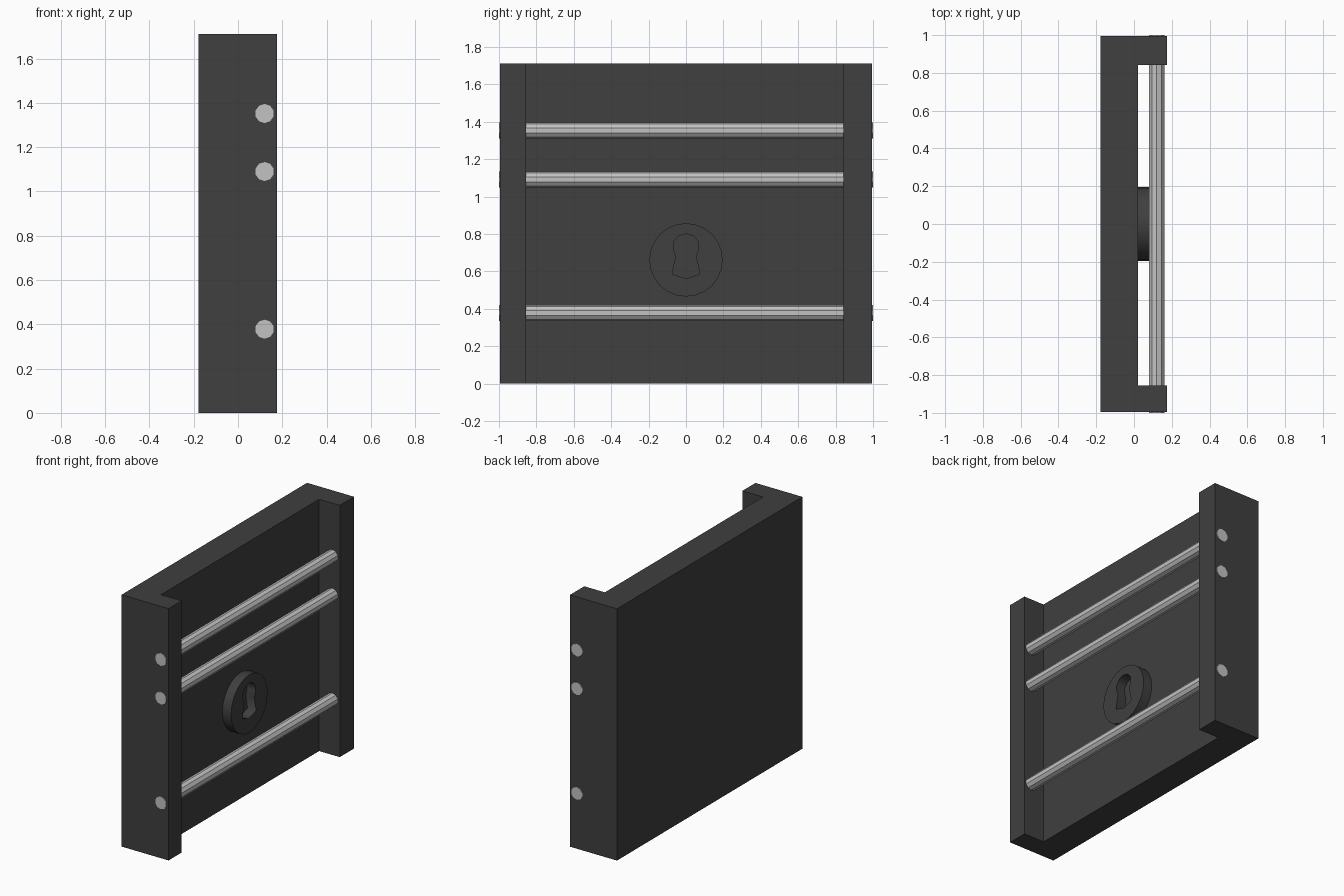
import bpy
import bmesh
from math import cos, sin, pi, radians

old = bpy.data.objects.get("Cube")
if old:
    bpy.data.objects.remove(old, do_unlink=True)


def material(name, value):
    mat = bpy.data.materials.new(name)
    mat.use_nodes = True
    colour = (value, value, value, 1)
    mat.diffuse_color = colour
    mat.node_tree.nodes["Principled BSDF"].inputs["Base Color"].default_value = colour
    return mat


charcoal = material("charcoal", 0.05)
steel = material("light_steel", 0.54)

HEIGHT = 1.71
BACK, PANEL, FRONT = -0.178, 0.02, 0.175
END = 0.995

# Channel-shaped body: back panel with a raised post at each end
profile = [(BACK, -END), (FRONT, -END), (FRONT, -0.855), (PANEL, -0.855),
           (PANEL, 0.842), (FRONT, 0.842), (FRONT, END), (BACK, END)]
bm = bmesh.new()
base = bm.faces.new([bm.verts.new((x, y, 0)) for x, y in profile])
top = bmesh.ops.extrude_face_region(bm, geom=[base])["geom"]
bmesh.ops.translate(bm, vec=(0, 0, HEIGHT),
                    verts=[g for g in top if isinstance(g, bmesh.types.BMVert)])
bmesh.ops.recalc_face_normals(bm, faces=bm.faces)
mesh = bpy.data.meshes.new("panel_with_posts")
bm.to_mesh(mesh)
bm.free()
body = bpy.data.objects.new("panel_with_posts", mesh)
bpy.context.collection.objects.link(body)
mesh.materials.append(charcoal)

# Metal rods running through both posts
for name, z in (("lower_rod", 0.378), ("middle_rod", 1.09), ("upper_rod", 1.352)):
    bpy.ops.mesh.primitive_cylinder_add(vertices=10, radius=0.043, depth=2,
                                        location=(0.12, 0, z),
                                        rotation=(radians(90), 0, 0))
    rod = bpy.context.object
    rod.name = name
    rod.data.materials.append(steel)

# Round lock plate with a keyhole cut through it
rim = [(0.196 * cos(2 * pi * i / 24), 0.196 * sin(2 * pi * i / 24)) for i in range(24)]
half_hole = [(0, 0.14), (0.04, 0.128), (0.068, 0.095), (0.068, 0.06),
             (0.054, 0.02), (0.074, -0.075), (0, -0.1)]
keyhole = half_hole + [(-x, y) for x, y in half_hole[-2:0:-1]]
curve = bpy.data.curves.new("lock_plate", "CURVE")
curve.dimensions = "2D"
curve.fill_mode = "BOTH"
curve.extrude = 0.0375
for outline in (rim, keyhole):
    spline = curve.splines.new("POLY")
    spline.points.add(len(outline) - 1)
    for point, (x, y) in zip(spline.points, outline):
        point.co = (x, y, 0, 1)
    spline.use_cyclic_u = True
curve.materials.append(charcoal)
lock = bpy.data.objects.new("lock_plate", curve)
bpy.context.collection.objects.link(lock)
lock.location = (0.0475, 0, 0.661)
lock.rotation_euler = (radians(90), 0, radians(90))
bpy.ops.object.select_all(action="DESELECT")
lock.select_set(True)
bpy.context.view_layer.objects.active = lock
bpy.ops.object.convert(target="MESH")
